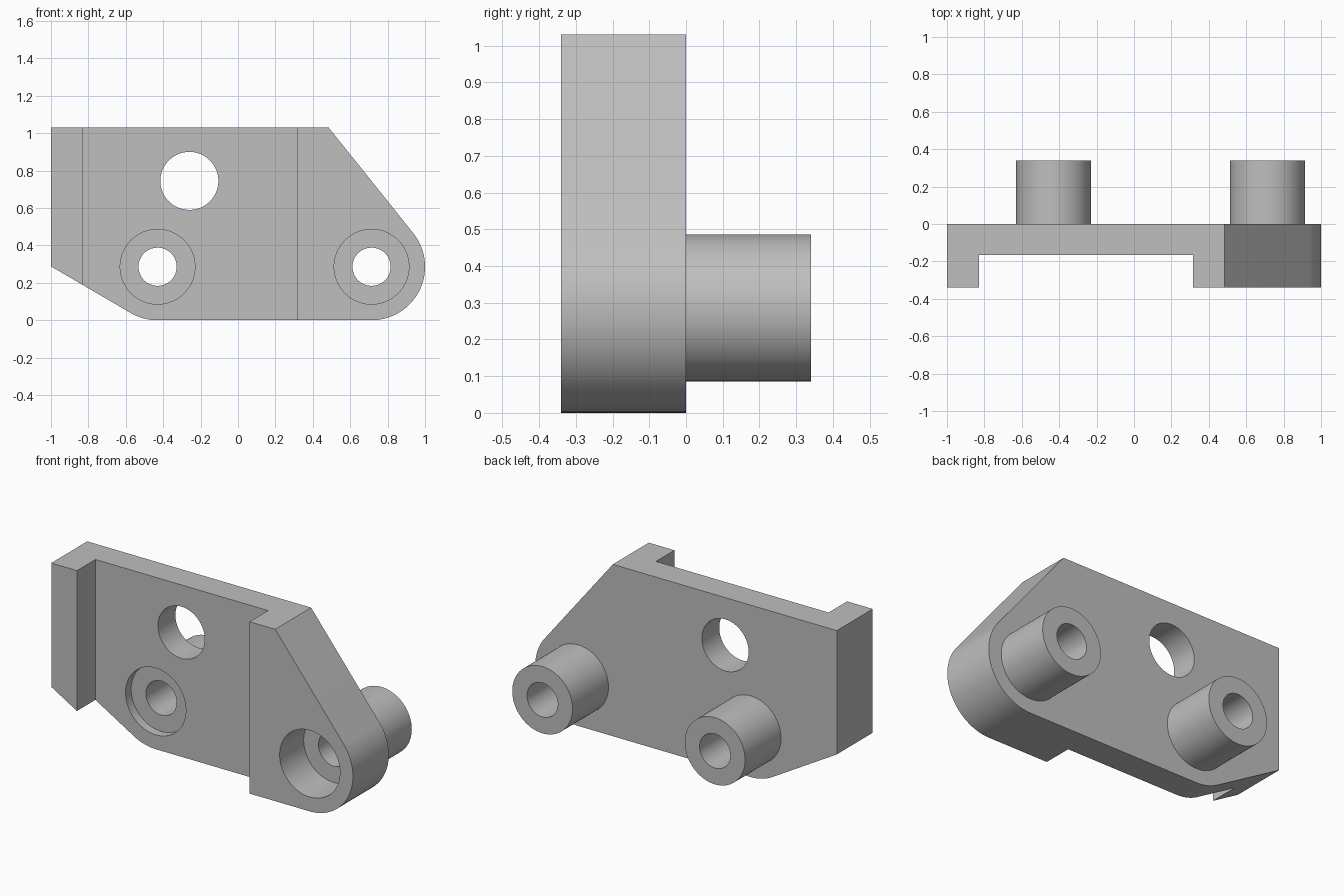
import bpy
import bmesh
from math import pi, sin, cos, atan2, asin, hypot, radians
from mathutils import Matrix

default_cube = bpy.data.objects.get("Cube")
if default_cube:
    bpy.data.objects.remove(default_cube)

# Main dimensions
FRONT, BACK = -0.34, 0.34
HEIGHT = 1.03
ROUND = 0.286
BOSS_X = (-0.43, 0.714)
BOSS_Z = ROUND

grey = bpy.data.materials.new("plain_grey")
grey.use_nodes = True
colour = (0.52, 0.52, 0.52, 1)
grey.diffuse_color = colour
grey.node_tree.nodes["Principled BSDF"].inputs["Base Color"].default_value = colour


def make_object(name, bm):
    bmesh.ops.recalc_face_normals(bm, faces=bm.faces)
    mesh = bpy.data.meshes.new(name)
    bm.to_mesh(mesh)
    bm.free()
    mesh.materials.append(grey)
    obj = bpy.data.objects.new(name, mesh)
    bpy.context.collection.objects.link(obj)
    return obj


def prism(name, outline, y0, y1):
    bm = bmesh.new()
    face = bm.faces.new([bm.verts.new((x, y0, z)) for x, z in outline])
    new = bmesh.ops.extrude_face_region(bm, geom=[face])["geom"]
    verts = [v for v in new if isinstance(v, bmesh.types.BMVert)]
    bmesh.ops.translate(bm, verts=verts, vec=(0, y1 - y0, 0))
    return make_object(name, bm)


def cylinder(name, x, z, radius, y0, y1):
    bm = bmesh.new()
    place = Matrix.Translation((x, (y0 + y1) / 2, z)) @ Matrix.Rotation(pi / 2, 4, "X")
    bmesh.ops.create_cone(bm, cap_ends=True, segments=96, radius1=radius,
                          radius2=radius, depth=y1 - y0, matrix=place)
    return make_object(name, bm)


def combine(target, tool, operation):
    tool.hide_render = True
    mod = target.modifiers.new(operation.lower(), "BOOLEAN")
    mod.operation, mod.object, mod.solver = operation, tool, "EXACT"
    bpy.context.view_layer.objects.active = target
    bpy.ops.object.modifier_apply(modifier=mod.name)
    bpy.data.objects.remove(tool)


def tangent_angle(point, centre, side):
    """Angle on the rounded corner where a line from the point touches it."""
    dx, dz = centre[0] - point[0], centre[1] - point[1]
    line = atan2(dz, dx) + side * asin(ROUND / hypot(dx, dz))
    return line + side * pi / 2


def arc(centre, start, end, steps=32):
    return [(centre[0] + ROUND * cos(start + (end - start) * i / steps),
             centre[1] + ROUND * sin(start + (end - start) * i / steps))
            for i in range(steps + 1)]


# Plate outline with two straight slopes running into rounded lower corners
top_corner, side_corner = (0.485, HEIGHT), (-1, 0.288)
left_c, right_c = [(x, BOSS_Z) for x in BOSS_X]
right_start = tangent_angle(top_corner, right_c, 1)
left_end = tangent_angle(side_corner, left_c, -1)
outline = [(-1, HEIGHT), top_corner]
outline += arc(right_c, right_start, -pi / 2)
outline += arc(left_c, -pi / 2, left_end, 12)
outline.append(side_corner)
bracket = prism("mounting_bracket", outline, FRONT, 0)

# Wide channel across the front
channel = [(-0.83, -0.2), (0.315, -0.2), (0.315, 1.3), (-0.83, 1.3)]
combine(bracket, prism("channel_cutter", channel, FRONT - 0.1, -0.165), "DIFFERENCE")

# Rear bosses, their bores and the front counterbores
for x in BOSS_X:
    combine(bracket, cylinder("boss", x, BOSS_Z, 0.2, -0.05, BACK), "UNION")
for x in BOSS_X:
    combine(bracket, cylinder("bore_cutter", x, BOSS_Z, 0.102, -0.5, 0.5), "DIFFERENCE")
    combine(bracket, cylinder("counterbore_cutter", x, BOSS_Z, 0.2, -0.5, -0.112), "DIFFERENCE")

# Upper through hole
combine(bracket, cylinder("hole_cutter", -0.26, 0.745, 0.155, -0.5, 0.5), "DIFFERENCE")

bpy.ops.object.select_all(action="DESELECT")
bracket.select_set(True)
bpy.context.view_layer.objects.active = bracket
bpy.ops.object.shade_smooth_by_angle(angle=radians(25))
